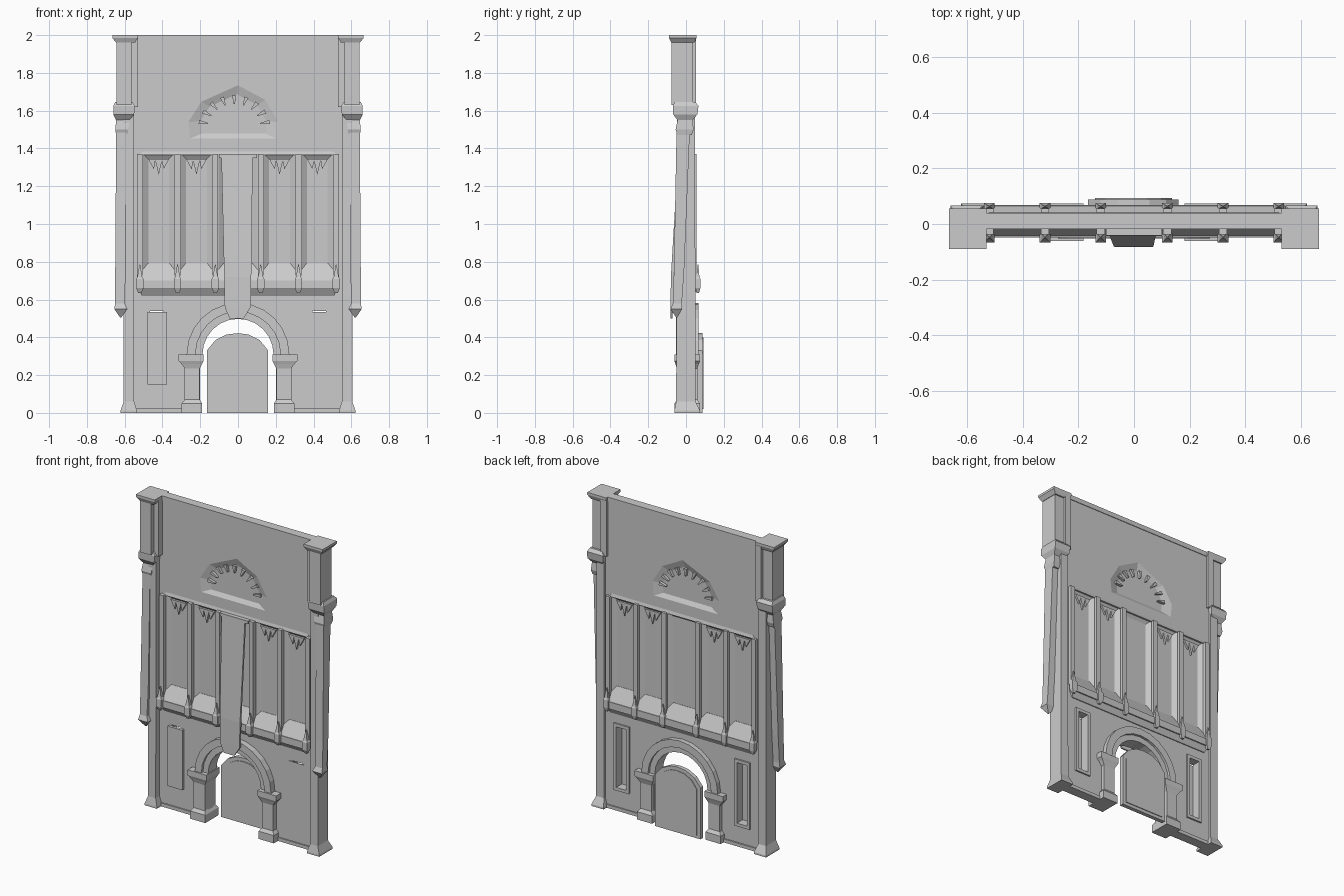
import bpy, bmesh
from math import sin, cos, pi


def finish(name, bm):
    bmesh.ops.recalc_face_normals(bm, faces=bm.faces)
    me = bpy.data.meshes.new(name)
    bm.to_mesh(me)
    bm.free()
    ob = bpy.data.objects.new(name, me)
    bpy.context.collection.objects.link(ob)
    return ob


def loft(name, rows, s=1):
    """Stack of rectangles (z, x0, x1, y0, y1); s=-1 mirrors in x."""
    bm = bmesh.new()
    rings = [[bm.verts.new((s * x, y, z)) for x, y in ((a, c), (b, c), (b, d), (a, d))]
             for z, a, b, c, d in rows]
    for r, q in zip(rings, rings[1:]):
        for i in range(4):
            j = (i + 1) % 4
            bm.faces.new((r[i], r[j], q[j], q[i]))
    bm.faces.new(rings[0])
    bm.faces.new(rings[-1])
    return finish(name, bm)


def box(name, x0, x1, y0, y1, z0, z1, s=1):
    return loft(name, [(z0, x0, x1, y0, y1), (z1, x0, x1, y0, y1)], s)


def prism(name, pts, y0, y1, pts_back=None):
    """Extrude an x-z outline from y0 to y1, optionally to another outline."""
    bm = bmesh.new()
    f = [bm.verts.new((x, y0, z)) for x, z in pts]
    b = [bm.verts.new((x, y1, z)) for x, z in (pts_back or pts)]
    bm.faces.new(f)
    bm.faces.new(b)
    for i in range(len(f)):
        j = (i + 1) % len(f)
        bm.faces.new((f[i], f[j], b[j], b[i]))
    return finish(name, bm)


def arc(r, zc, n=12, squash=1.0):
    return [(r * cos(pi * i / n), zc + squash * r * sin(pi * i / n)) for i in range(n + 1)]


def rect(x0, x1, z0, z1):
    return [(x0, z0), (x1, z0), (x1, z1), (x0, z1)]


def cut(ob, cutter):
    m = ob.modifiers.new("cut", 'BOOLEAN')
    m.operation, m.solver, m.object = 'DIFFERENCE', 'EXACT', cutter
    dg = bpy.context.evaluated_depsgraph_get()
    me = bpy.data.meshes.new_from_object(ob.evaluated_get(dg))
    ob.modifiers.clear()
    ob.data = me
    bpy.data.objects.remove(cutter)


# Wall sheet with the doorway arch in its outline
F, B = -0.012, 0.036
wall = prism("wall", [(-.57, .02), (-.57, 1.99), (.57, 1.99), (.57, .02), (.2, .02)]
             + arc(.2, .31) + [(-.2, .02)], F, B)

# Splayed recesses for the tall windows, front and back
bays = [(-.505, -.335), (-.305, -.135), (-.105, .105), (.135, .305), (.335, .505)]
for a, b in bays:
    outer, inner = rect(a, b, .70, 1.375), rect(a + .03, b - .03, .79, 1.345)
    cut(wall, prism("cutter", outer, F - .002, .006, inner))
    cut(wall, prism("cutter", outer, B + .002, .018, inner))

# Lunette recess and side window slots
lun = [(-.26, 1.45), (.21, 1.45), (.22, 1.54), (.15, 1.66), (0, 1.74), (-.2, 1.65), (-.27, 1.54)]
lun_in = [(-.02 + (x + .02) * .72, 1.55 + (z - 1.55) * .72) for x, z in lun]
cut(wall, prism("cutter", lun, F - .002, .004, lun_in))
cut(wall, prism("cutter", lun, B + .002, .020, lun_in))
for s in (-1, 1):
    cut(wall, box("cutter", .395, .465, -.1, .1, .15, .54, s))

# Fan of rays in the lunette
for i in range(9):
    t = pi * (i + .5) / 9
    c, n = cos(t), sin(t)
    ray = [(-.02 + c * r + n * w, 1.51 + n * r * .9 - c * w)
           for r, w in ((.14, -.003), (.14, .003), (.19, .011), (.19, -.011))]
    prism("lunette_ray", ray, -.014, .038)

# Top coping and window head moulding
box("top_coping", -.54, .54, -.018, .04, 1.97, 2.0)
loft("window_head", [(1.365, -.53, .53, -.018, .042), (1.385, -.50, .50, F, B)])

# Mullions and pinnacles on both faces, with trefoil points in the window heads
for x in (-.52, -.32, -.12, .12, .32, .52):
    w = .015
    for face, y0, y1 in (("front", -.038, F + .004), ("back", B - .004, .056)):
        box("mullion_" + face, x - w, x + w, y0, y1, .70, 1.37)
    for face, y0, y1 in (("front", -.066, -.03), ("back", .05, .076)):
        m, v = (y0 + y1) / 2, .019
        loft("pinnacle_" + face, [(.635, x - .008, x + .008, m - .006, m + .006),
                                  (.66, x - v, x + v, y0, y1), (.71, x - v, x + v, y0, y1),
                                  (.72, x - .013, x + .013, y0 + .005, y1 - .005),
                                  (.785, x - .002, x + .002, m - .002, m + .002)])
for a, b in bays:
    c = (a + b) / 2
    if abs(c) < .05:
        continue
    for d in (-.036, 0, .036):
        low = 1.26 if d == 0 else 1.29
        prism("trefoil_point", [(c + d - .02, 1.345), (c + d * .7, low), (c + d + .02, 1.345)],
              -.008, .03)

# String course and its sloping sills
box("string_course", -.53, .53, -.048, .068, .655, .70)
loft("string_underside", [(.62, -.51, .51, -.018, .042), (.655, -.525, .525, -.04, .06)])
loft("sloping_sill", [(.70, -.52, .52, -.044, .064), (.79, -.52, .52, .004, .02)])

# Arch mouldings in two orders
for name, ri, ro, y0, y1 in (("arch_inner_order", .188, .232, -.035, .05),
                             ("arch_outer_order", .225, .272, -.052, .066)):
    n = 12
    prism(name, arc(ro, .31, n) + arc(ri, .31, n)[::-1], y0, y1)

for s in (-1, 1):
    # Doorway columns
    loft("arch_column", [(0, .19, .298, -.062, .074), (.05, .19, .298, -.062, .074),
                         (.07, .203, .282, -.048, .06), (.235, .203, .282, -.048, .06),
                         (.26, .19, .30, -.056, .068), (.275, .182, .315, -.062, .074),
                         (.31, .182, .315, -.062, .074)], s)
    # Raised frames of the side windows on the back, cover boards in front
    for x0, x1, z0, z1 in ((.375, .395, .13, .56), (.465, .485, .13, .56),
                           (.375, .485, .13, .15), (.375, .485, .54, .56)):
        box("side_window_frame", x0, x1, .03, .046, z0, z1, s)
    box("side_window_board", .375, .48, -.03 if s < 0 else -.016, F, .15, .535, s)

    # Corner pier with spreading foot
    loft("corner_pier", [(0, .535, .622, -.062, .074), (.012, .535, .622, -.062, .074),
                         (.06, .55, .605, -.052, .05), (1.64, .55, .605, -.048, .048)], s)
    # Hanging outer shaft with pointed drop
    loft("outer_shaft", [(.505, .618, .624, -.052, -.046), (.55, .585, .655, -.082, -.02),
                         (.58, .60, .65, -.07, -.022), (.75, .595, .65, -.064, -.01),
                         (1.49, .592, .645, -.05, .02)], s)
    # Capital
    loft("pier_capital", [(1.47, .585, .645, -.045, .03), (1.5, .58, .65, -.055, .04),
                          (1.55, .575, .645, -.045, .035), (1.58, .55, .66, -.068, .06),
                          (1.625, .545, .66, -.07, .066), (1.645, .56, .65, -.06, .05)], s)
    # Upper pier: paired shafts and top flange
    box("upper_pier", .565, .642, -.078, .036, 1.63, 1.985, s)
    box("upper_inner_shaft", .53, .572, -.05, .052, 1.62, 1.985, s)
    loft("pier_top", [(1.96, .545, .645, -.078, .045), (1.985, .53, .665, -.09, .055),
                      (2.0, .53, .665, -.09, .055)], s)

# Infill of the wall foot
for s in (-1, 1):
    box("wall_foot", .28, .56, -.02, .044, 0, .022, s)

# Hanging banner, swung slightly outwards
loft("banner", [(.50, -.045, .03, -.082, -.072), (.56, -.07, .068, -.082, -.068),
                (.72, -.073, .07, -.080, -.066), (1.36, -.088, .078, -.042, -.030)])
box("banner_rod", -.1, .1, -.042, -.012, 1.35, 1.37)

# Door leaf with raised inner panel, standing at the rear
door = [(-.165, 0), (.16, 0), (.16, .33), (.115, .385), (.055, .415), (0, .422),
        (-.06, .415), (-.12, .385), (-.165, .33)]
prism("door_leaf", door, .062, .088)
prism("door_panel", [(x * .85, .02 + z * .9) for x, z in door], .057, .093)
